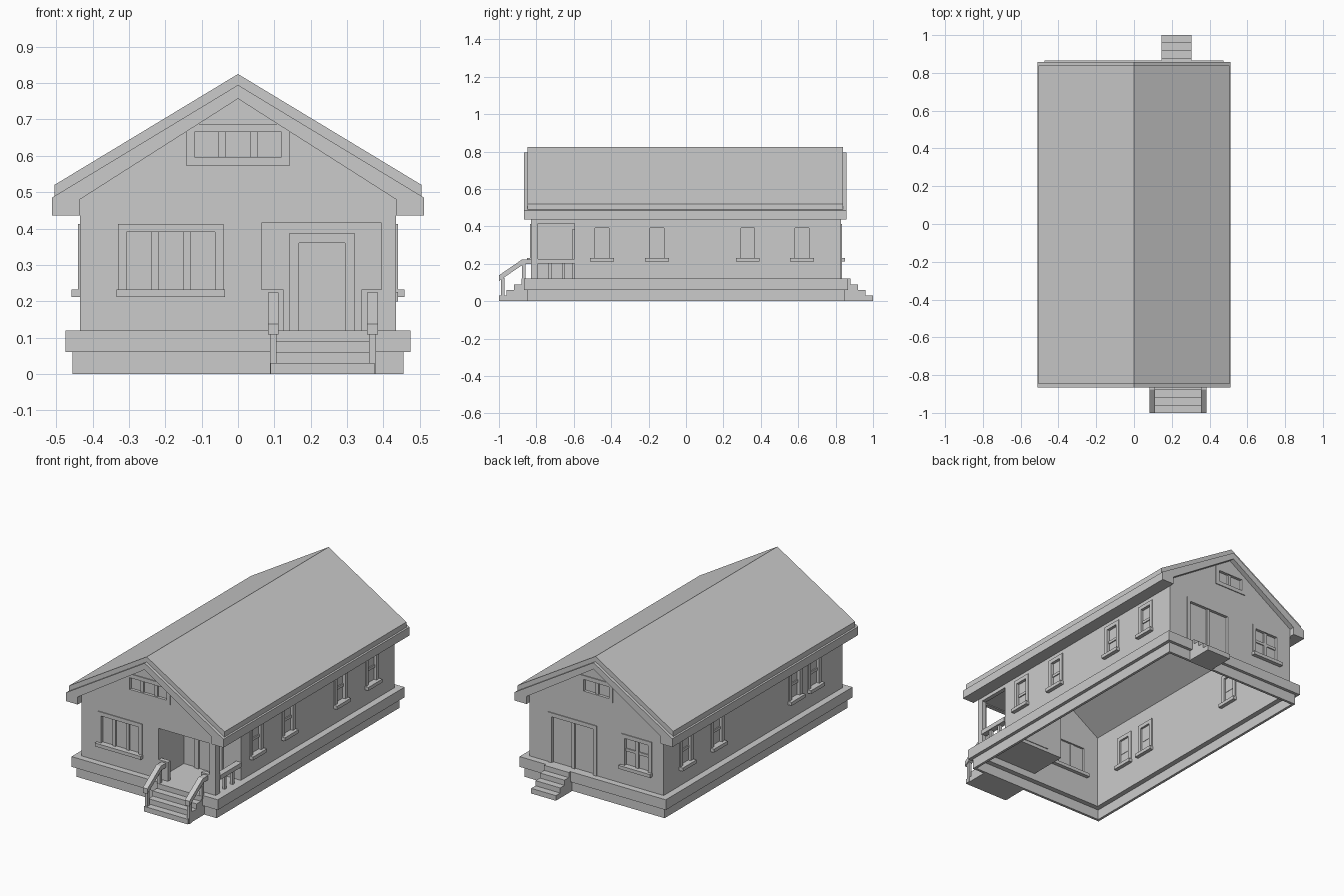
import bpy, bmesh

cube = bpy.data.objects.get("Cube")
if cube:
    bpy.data.objects.remove(cube, do_unlink=True)

gray = bpy.data.materials.new("plain gray")
gray.use_nodes = True
COLOR = (0.6, 0.6, 0.6, 1)
gray.diffuse_color = COLOR
gray.node_tree.nodes["Principled BSDF"].inputs["Base Color"].default_value = COLOR

HALF_X, HALF_Y, FLOOR, THICK = 0.435, 0.828, 0.12, 0.025


def finish(name, bm):
    bmesh.ops.recalc_face_normals(bm, faces=bm.faces[:])
    mesh = bpy.data.meshes.new(name)
    bm.to_mesh(mesh)
    bm.free()
    mesh.materials.append(gray)
    obj = bpy.data.objects.new(name, mesh)
    bpy.context.collection.objects.link(obj)
    return obj


def add_box(bm, x, y, z):
    verts = bmesh.ops.create_cube(bm, size=1)["verts"]
    for v in verts:
        v.co = [r[0] if c < 0 else r[1] for c, r in zip(v.co, (x, y, z))]


def boxes(name, items):
    bm = bmesh.new()
    for item in items:
        add_box(bm, *item)
    return finish(name, bm)


def prism(name, profile, low, high, axis="y"):
    """Extrude a closed profile of (x, z) along y, or of (y, z) along x."""
    bm = bmesh.new()
    place = (lambda p, d: (p[0], d, p[1])) if axis == "y" else (lambda p, d: (d, p[0], p[1]))
    a = [bm.verts.new(place(p, low)) for p in profile]
    b = [bm.verts.new(place(p, high)) for p in profile]
    bm.faces.new(a)
    bm.faces.new(b[::-1])
    for i in range(len(a)):
        j = (i + 1) % len(a)
        bm.faces.new((a[i], a[j], b[j], b[i]))
    return finish(name, bm)


def symmetric(half):
    """Mirror a half profile that begins and ends on the centre line."""
    return half + [(-x, z) for x, z in half[-2:0:-1]]


def cut(obj, cutter):
    mod = obj.modifiers.new("cut", "BOOLEAN")
    mod.operation, mod.solver, mod.object = "DIFFERENCE", "EXACT", cutter
    bpy.context.view_layer.objects.active = obj
    bpy.ops.object.modifier_apply(modifier=mod.name)
    bpy.data.objects.remove(cutter, do_unlink=True)


def on_wall(side, u, d, z):
    """Box on a wall: u runs along it, d is measured outward from its face."""
    sign = -1 if side in ("front", "right") else 1
    base = HALF_Y if side in ("front", "back") else HALF_X
    depth = tuple(sorted(sign * (base + k) for k in d))
    return (u, depth, z) if side in ("front", "back") else (depth, u, z)


openings = []


def window(name, side, u, z, uprights=(), rails=(), sill=True, bottom_trim=False, trim=0.023):
    u0, u1 = u
    z0, z1 = z
    openings.append(on_wall(side, u, (-0.06, 0.06), z))
    d = (-THICK - 0.005, 0.005)
    parts = [on_wall(side, (u0 - trim, u0), d, (z0, z1)),
             on_wall(side, (u1, u1 + trim), d, (z0, z1)),
             on_wall(side, (u0 - trim, u1 + trim), d, (z1, z1 + trim))]
    if bottom_trim:
        parts.append(on_wall(side, (u0 - trim, u1 + trim), d, (z0 - trim, z0)))
    if sill:
        parts.append(on_wall(side, (u0 - trim - 0.004, u1 + trim + 0.004),
                             (-THICK - 0.022, 0.023), (z0 - 0.02, z0)))
    for c in uprights:
        parts.append(on_wall(side, (c - 0.01, c + 0.01), (-0.022, -0.003), z))
    for c in rails:
        parts.append(on_wall(side, u, (-0.02, -0.006), (c - 0.008, c + 0.008)))
    boxes(name + "_frame", parts)
    boxes(name + "_glass", [on_wall(side, u, (-0.018, -0.012), z)])


# Windows, vents and back door
LOW, TOP = 0.232, 0.39
window("front_window", "front", (-0.307, -0.063), (LOW, TOP), (-0.228, -0.14))
window("front_vent", "front", (-0.12, 0.12), (0.597, 0.665), (-0.045, 0.045),
       sill=False, bottom_trim=True)
window("back_vent", "back", (-0.082, 0.082), (0.597, 0.665), (0,), sill=False, bottom_trim=True)
window("back_window", "back", (-0.335, -0.185), (LOW, TOP), (-0.26,), (0.32,))
window("back_door", "back", (0.02, 0.29), (FLOOR, TOP), (0.155,), sill=False)
for side, centers in (("left", (-0.45, -0.155, 0.33, 0.62)), ("right", (-0.57, -0.39, 0.33, 0.62))):
    for i, c in enumerate(centers):
        window(f"{side}_window_{i + 1}", side, (c - 0.037, c + 0.037), (LOW, TOP), rails=(0.312,))

# Walls, hollowed and open below, with window and porch openings
walls = prism("walls", symmetric([(0, FLOOR), (HALF_X, FLOOR), (HALF_X, 0.487), (0, 0.766)]),
              -HALF_Y, HALF_Y)
INNER_X, INNER_Y = HALF_X - THICK, HALF_Y - THICK
PORCH_X, PORCH_Y = 0.065, -0.595
cut(walls, boxes("room_cutter", [((-INNER_X, INNER_X), (-INNER_Y, INNER_Y), (0, 1))]))
openings += [((PORCH_X, 0.395), (-0.9, -0.78), (LOW, 0.415)),
             ((0.125, 0.34), (-0.9, -0.78), (0.1, LOW + 0.001)),
             ((0.38, 0.5), (-0.79, PORCH_Y), (0.1, 0.415))]
for i, item in enumerate(openings):
    cut(walls, boxes(f"opening_cutter_{i}", [item]))

# Recessed porch
boxes("porch_walls", [((PORCH_X - 0.02, PORCH_X), (-INNER_Y, PORCH_Y + 0.02), (FLOOR, 0.44)),
                      ((PORCH_X, INNER_X), (PORCH_Y, PORCH_Y + 0.02), (FLOOR, 0.44))])
boxes("porch_ceiling", [((PORCH_X, INNER_X), (-INNER_Y, PORCH_Y), (0.42, 0.44))])
boxes("porch_floor", [((PORCH_X - 0.02, HALF_X), (-HALF_Y, PORCH_Y + 0.02), (0.1, FLOOR))])
door_y = (PORCH_Y - 0.012, PORCH_Y + 0.025)
boxes("front_door_frame", [((0.14, 0.168), door_y, (FLOOR, 0.36)),
                           ((0.295, 0.322), door_y, (FLOOR, 0.36)),
                           ((0.14, 0.322), door_y, (0.36, 0.387))])
boxes("front_door", [((0.168, 0.295), (PORCH_Y - 0.004, PORCH_Y + 0.024), (FLOOR, 0.36))])
boxes("porch_railing", [((0.405, 0.44), (-0.79, PORCH_Y), (0.2, 0.226))]
      + [((0.414, 0.43), (y - 0.009, y + 0.009), (FLOOR, 0.2)) for y in (-0.728, -0.655)])


# Foundation in two stepped rings
def ring(name, outer, inner, z):
    (ox, oy), (ix, iy) = outer, inner
    return boxes(name, [((-ox, -ix), (-oy, oy), z), ((ix, ox), (-oy, oy), z),
                        ((-ix, ix), (-oy, -iy), z), ((-ix, ix), (iy, oy), z)])


ring("lower_foundation", (0.455, 0.848), (0.44, 0.833), (0, 0.06))
ring("upper_foundation", (0.475, 0.866), (INNER_X, INNER_Y), (0.06, FLOOR))

# Roof slab, with barge boards and boxed eaves beneath
prism("roof", symmetric([(0, 0.825), (0.505, 0.52), (0.505, 0.488), (0, 0.795)]), -0.847, 0.84)
prism("eaves", symmetric([(0, 0.795), (0.512, 0.485), (0.512, 0.436), (HALF_X, 0.436),
                          (HALF_X, 0.48), (0, 0.757)]), -0.866, 0.858)


# Steps at both ends
def steps(name, sign, x):
    run = [(sign * 0.84, 0), (sign * 0.84, FLOOR)]
    for i in range(4):
        edge = sign * (0.88 + 0.04 * i)
        run += [(edge, FLOOR - 0.03 * i), (edge, FLOOR - 0.03 * (i + 1))]
    prism(name, run, *x, axis="x")


steps("front_steps", -1, (0.09, 0.375))
steps("back_steps", 1, (0.145, 0.305))

# Stair railings
for name, x in (("left", 0.37), ("right", 0.097)):
    prism(name + "_handrail", [(-1, 0.108), (-1, 0.138), (-0.875, 0.224), (-0.828, 0.224),
                               (-0.828, 0.198), (-0.868, 0.198)], x - 0.015, x + 0.015, axis="x")
    boxes(name + "_rail_posts", [((x - 0.009, x + 0.009), (-0.99, -0.97), (0, 0.125)),
                                 ((x - 0.009, x + 0.009), (-0.877, -0.857), (0.1, 0.205))])
